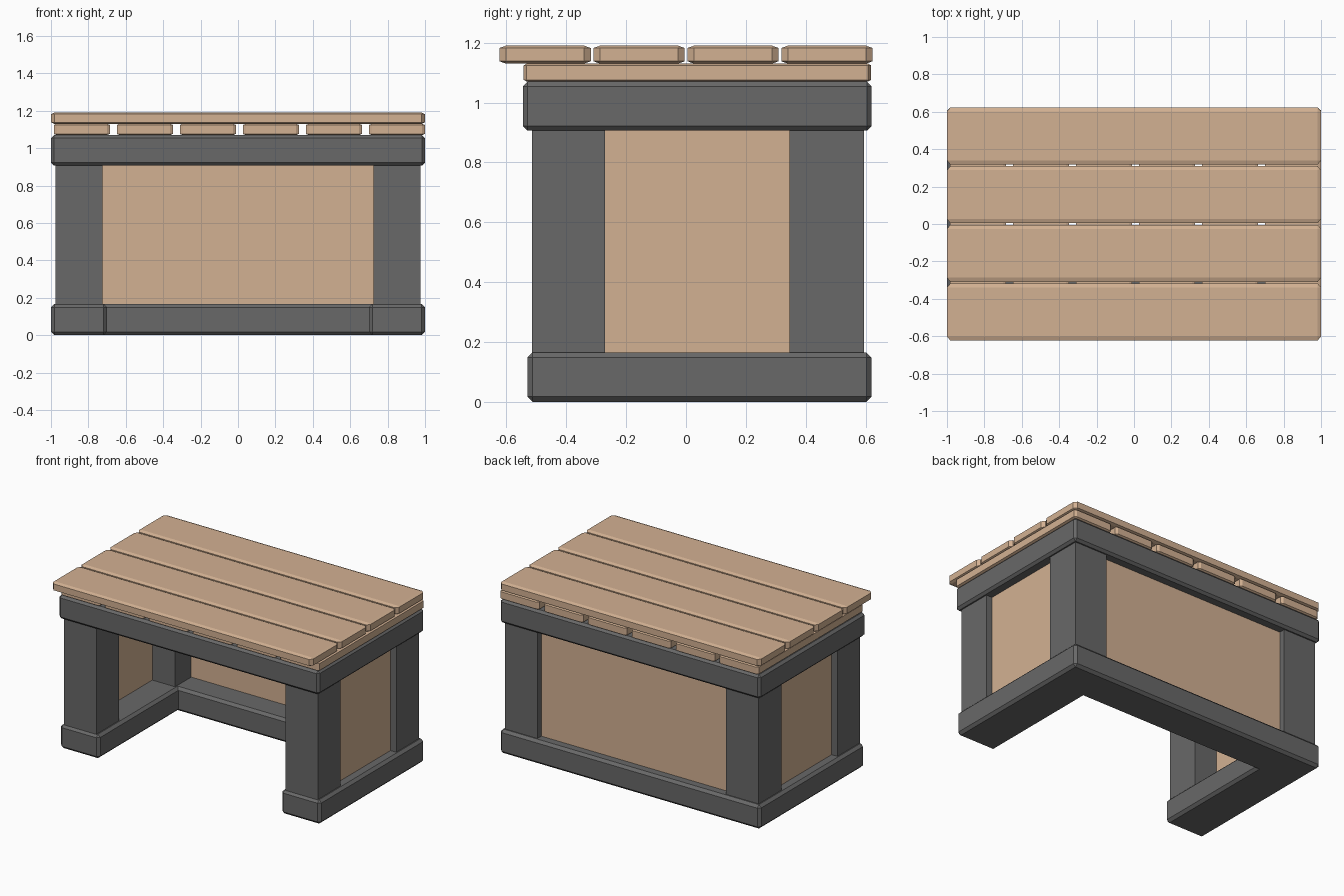
import bpy, bmesh
from mathutils import Vector

if "Cube" in bpy.data.objects:
    bpy.data.objects.remove(bpy.data.objects["Cube"])


def material(name, color):
    m = bpy.data.materials.new(name)
    m.diffuse_color = color
    m.use_nodes = True
    m.node_tree.nodes["Principled BSDF"].inputs["Base Color"].default_value = m.diffuse_color
    return m


WOOD = material("light_wood", (0.65, 0.44, 0.29, 1))
DARK = material("dark_grey", (0.14, 0.14, 0.14, 1))


def finish(bm, name, mat):
    bmesh.ops.recalc_face_normals(bm, faces=bm.faces[:])
    me = bpy.data.meshes.new(name)
    bm.to_mesh(me)
    bm.free()
    me.materials.append(mat)
    ob = bpy.data.objects.new(name, me)
    bpy.context.collection.objects.link(ob)
    return ob


def box(name, lo, hi, mat, chamfer=None):
    """Box between two corners, with an optional separate chamfer per axis."""
    lo, hi = Vector(lo), Vector(hi)
    size, c = hi - lo, Vector(chamfer or (1, 1, 1))
    bm = bmesh.new()
    bmesh.ops.create_cube(bm, size=1)
    bmesh.ops.scale(bm, vec=[s / k for s, k in zip(size, c)], verts=bm.verts[:])
    if chamfer:
        bmesh.ops.bevel(bm, geom=bm.edges[:], offset=1, segments=1,
                        affect='EDGES', offset_type='OFFSET')
    bmesh.ops.scale(bm, vec=c, verts=bm.verts[:])
    bmesh.ops.translate(bm, vec=(lo + hi) / 2, verts=bm.verts[:])
    return finish(bm, name, mat)


def grid_frame(name, xs, ys, skip, z0, z1, bevel, mat):
    """Beam frame: grid cells minus the skipped ones, raised, outer edges chamfered."""
    bm = bmesh.new()
    v = {(i, j): bm.verts.new((x, y, z0))
         for i, x in enumerate(xs) for j, y in enumerate(ys)}
    for i in range(len(xs) - 1):
        for j in range(len(ys) - 1):
            if (i, j) not in skip:
                bm.faces.new((v[i, j], v[i + 1, j], v[i + 1, j + 1], v[i, j + 1]))
    ext = bmesh.ops.extrude_face_region(bm, geom=bm.faces[:], use_keep_orig=True)
    top = [g for g in ext["geom"] if isinstance(g, bmesh.types.BMVert)]
    bmesh.ops.translate(bm, vec=(0, 0, z1 - z0), verts=top)
    loose = [w for w in bm.verts if not w.link_faces]
    bmesh.ops.delete(bm, geom=loose, context='VERTS')
    bmesh.ops.recalc_face_normals(bm, faces=bm.faces[:])
    sharp = [e for e in bm.edges if len(e.link_faces) == 2
             and e.calc_face_angle_signed() > 0.5]
    bmesh.ops.bevel(bm, geom=sharp, offset=bevel, segments=1,
                    affect='EDGES', offset_type='OFFSET')
    return finish(bm, name, mat)


# U-shaped base, open at the front, and closed upper frame
XS = (-1, -0.7, 0.7, 1)
grid_frame("base_frame", XS, (-0.53, 0.345, 0.62), {(1, 0)}, 0, 0.166, 0.018, DARK)
grid_frame("top_frame", XS, (-0.545, -0.27, 0.345, 0.62), {(1, 1)}, 0.906, 1.07, 0.016, DARK)

# Legs and side panels
for side, s in (("left", -1), ("right", 1)):
    xa, xb = sorted((0.725 * s, 0.975 * s))
    box(side + "_front_leg", (xa, -0.515, 0.16), (xb, -0.27, 0.91), DARK)
    box(side + "_back_leg", (xa, 0.345, 0.16), (xb, 0.595, 0.91), DARK)
    xa, xb = sorted((0.9 * s, 0.93 * s))
    box(side + "_panel", (xa, -0.28, 0.15), (xb, 0.355, 0.92), WOOD)

# Back panel
box("back_panel", (-0.735, 0.522, 0.15), (0.735, 0.552, 0.92), WOOD)

# Lower slats run front to back
for i in range(6):
    x = -0.985 + 0.337 * i
    box(f"lower_slat_{i + 1}", (x, -0.542, 1.07), (x + 0.3, 0.618, 1.13), WOOD,
        (0.016, 0.01, 0.006))

# Tabletop planks run left to right
for i in range(4):
    y = -0.623 + 0.3137 * i
    box(f"top_plank_{i + 1}", (-1, y, 1.13), (1, y + 0.305, 1.19), WOOD,
        (0.018, 0.022, 0.008))
